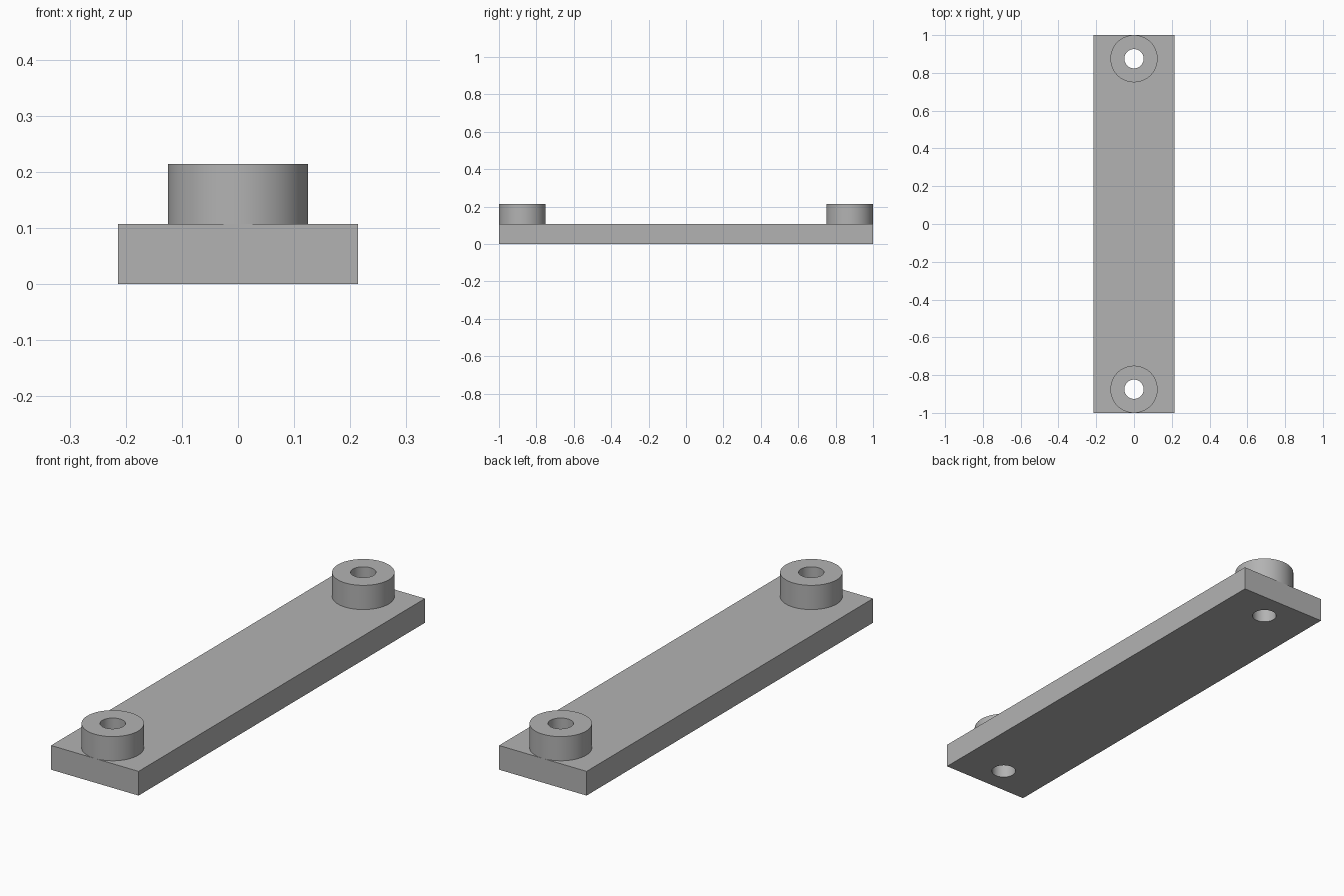
import bpy
import math

cube = bpy.data.objects.get("Cube")
if cube:
    bpy.data.objects.remove(cube, do_unlink=True)

# Dimensions
WIDTH, LENGTH, THICK = 0.428, 2.0, 0.107
BOSS_TOP, BOSS_R, HOLE_R, BOSS_Y = 0.214, 0.125, 0.051, 0.875
SIDES = 64

grey = bpy.data.materials.new("plain_grey")
grey.use_nodes = True
grey.diffuse_color = (0.45, 0.45, 0.45, 1)
grey.node_tree.nodes["Principled BSDF"].inputs["Base Color"].default_value = grey.diffuse_color


def cylinder(name, radius, bottom, top, y):
    bpy.ops.mesh.primitive_cylinder_add(vertices=SIDES, radius=radius, depth=top - bottom,
                                        location=(0, y, (bottom + top) / 2))
    obj = bpy.context.object
    obj.name = name
    obj.data.materials.append(grey)
    return obj


def drill(obj, cutter):
    mod = obj.modifiers.new("hole", 'BOOLEAN')
    mod.operation = 'DIFFERENCE'
    mod.solver = 'EXACT'
    mod.object = cutter
    bpy.context.view_layer.objects.active = obj
    bpy.ops.object.modifier_apply(modifier=mod.name)


def shade(obj):
    bpy.ops.object.select_all(action='DESELECT')
    obj.select_set(True)
    bpy.context.view_layer.objects.active = obj
    bpy.ops.object.shade_smooth_by_angle(angle=math.radians(30))


# Base plate
bpy.ops.mesh.primitive_cube_add(size=1, location=(0, 0, THICK / 2))
plate = bpy.context.object
plate.name = "base_plate"
plate.scale = (WIDTH, LENGTH, THICK)
bpy.ops.object.transform_apply(location=True, rotation=False, scale=True)
plate.data.materials.append(grey)

# Raised round bosses, with a hole drilled through each boss and the plate
for end, y in (("front", -BOSS_Y), ("back", BOSS_Y)):
    boss = cylinder(end + "_boss", BOSS_R, THICK, BOSS_TOP, y)
    cutter = cylinder(end + "_hole_cutter", HOLE_R, -0.1, BOSS_TOP + 0.1, y)
    drill(boss, cutter)
    drill(plate, cutter)
    bpy.data.objects.remove(cutter, do_unlink=True)
    shade(boss)
shade(plate)
